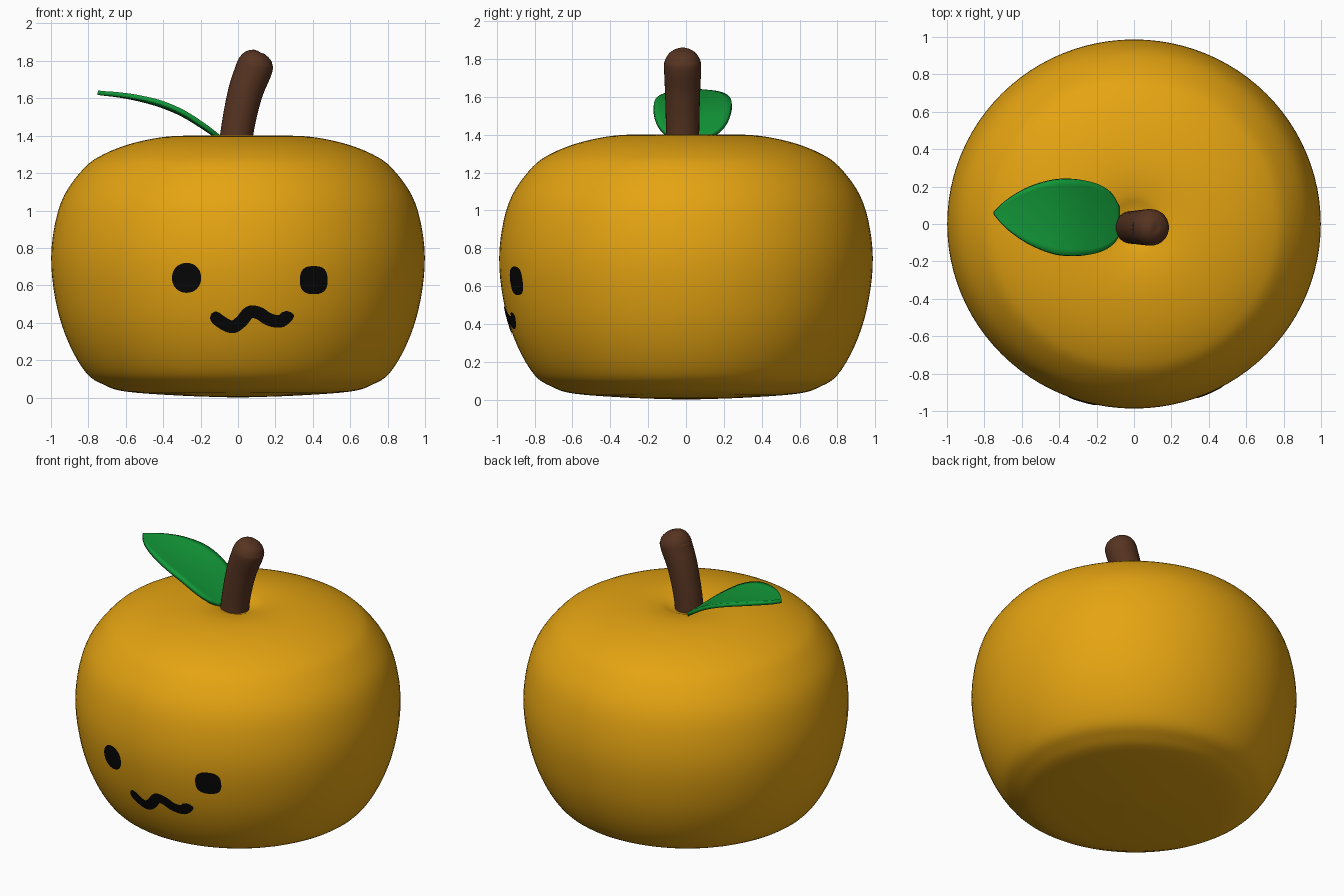
import bpy, bmesh, math
from mathutils import Vector

if "Cube" in bpy.data.objects:
    bpy.data.objects.remove(bpy.data.objects["Cube"])


def material(name, rgb):
    m = bpy.data.materials.new(name)
    m.diffuse_color = (*rgb, 1)
    m.use_nodes = True
    m.node_tree.nodes["Principled BSDF"].inputs["Base Color"].default_value = m.diffuse_color
    return m


ORANGE = material("orange", (0.78, 0.37, 0.006))
BROWN = material("brown", (0.095, 0.034, 0.015))
GREEN = material("green", (0.006, 0.32, 0.04))
BLACK = material("black", (0.002, 0.002, 0.002))


def smooth_path(pts, n):
    """Catmull-Rom curve through the points, n steps per span."""
    p = [Vector(q) for q in pts]
    p = [2 * p[0] - p[1]] + p + [2 * p[-1] - p[-2]]
    out = []
    for i in range(1, len(p) - 2):
        a, b, c, d = p[i - 1:i + 3]
        for k in range(n):
            t = k / n
            out.append(0.5 * (2 * b + (c - a) * t + (2 * a - 5 * b + 4 * c - d) * t * t
                              + (3 * b - a - 3 * c + d) * t ** 3))
    return out + [p[-2]]


def grid_object(name, rows, mat, closed=False, caps=False, fix=True):
    """Skin rows of points into a smooth mesh."""
    bm = bmesh.new()
    vs = [[bm.verts.new(p) for p in row] for row in rows]
    n = len(rows[0])
    for a, b in zip(vs, vs[1:]):
        for j in range(n if closed else n - 1):
            k = (j + 1) % n
            bm.faces.new((a[j], a[k], b[k], b[j]))
    if caps:
        bm.faces.new(vs[0][::-1])
        bm.faces.new(vs[-1])
    bmesh.ops.remove_doubles(bm, verts=bm.verts[:], dist=1e-5)
    if fix:
        bmesh.ops.recalc_face_normals(bm, faces=bm.faces[:])
    for f in bm.faces:
        f.smooth = True
    me = bpy.data.meshes.new(name)
    bm.to_mesh(me)
    bm.free()
    me.materials.append(mat)
    ob = bpy.data.objects.new(name, me)
    bpy.context.collection.objects.link(ob)
    return ob


# Fruit body: lathed profile (radius, height)
profile = smooth_path([(0, 0), (0.3, 0.01), (0.6, 0.032), (0.72, 0.07), (0.81, 0.13),
                       (0.9, 0.28), (0.965, 0.47), (0.998, 0.7), (0.984, 0.9),
                       (0.93, 1.08), (0.82, 1.23), (0.72, 1.3), (0.58, 1.355), (0.42, 1.39),
                       (0.28, 1.4), (0.16, 1.388), (0.09, 1.365), (0, 1.345)], 4)
SEG, YS = 96, 0.988
grid_object("fruit_body", [[(max(r, 0) * math.cos(2 * math.pi * j / SEG),
                             YS * max(r, 0) * math.sin(2 * math.pi * j / SEG), z)
                            for j in range(SEG)] for r, z in profile], ORANGE, closed=True)


def on_front(x, z):
    """Point just outside the front of the body."""
    for (r0, z0), (r1, z1) in zip(profile, profile[1:]):
        if z0 <= z < z1:
            r = r0 + (r1 - r0) * (z - z0) / (z1 - z0)
            return (x, -YS * math.sqrt(r * r - x * x) - 0.005, z)


# Eyes: slightly squared discs wrapped on the body
def eye(name, cx, cz, rx, rz, power):
    rows = []
    for k in range(7):
        row = []
        for j in range(32):
            a = 2 * math.pi * j / 32
            c, s = math.cos(a), math.sin(a)
            q = k / 6 / (abs(c) ** power + abs(s) ** power) ** (1 / power)
            row.append(on_front(cx + rx * q * c, cz + rz * q * s))
        rows.append(row[::-1])
    ob = grid_object(name, rows, BLACK, closed=True, fix=False)
    face_forward(ob)


def face_forward(ob):
    bm = bmesh.new()
    bm.from_mesh(ob.data)
    bm.normal_update()
    bmesh.ops.reverse_faces(bm, faces=[f for f in bm.faces if f.normal.y > 0])
    bm.to_mesh(ob.data)
    bm.free()


eye("left_eye", -0.275, 0.64, 0.078, 0.08, 2.1)
eye("right_eye", 0.405, 0.628, 0.074, 0.075, 2.7)

# Mouth: wavy ribbon with rounded ends wrapped on the body
line = smooth_path([(-0.132, 0.455), (-0.105, 0.415), (-0.035, 0.378), (0.015, 0.405),
                    (0.06, 0.455), (0.11, 0.452), (0.165, 0.418), (0.225, 0.408),
                    (0.262, 0.435), (0.272, 0.46)], 6)
rows = []
for i, p in enumerate(line):
    d = (line[min(i + 1, len(line) - 1)] - line[max(i - 1, 0)]).normalized()
    e = min(i, len(line) - 1 - i) / 5
    h = 0.034 * math.sqrt(max(0.15, 1 - (1 - min(e, 1)) ** 2))
    rows.append([on_front(p.x - d.y * h * v, p.y + d.x * h * v) for v in (-1, -0.5, 0, 0.5, 1)])
face_forward(grid_object("mouth", rows, BLACK, fix=False))

# Stem: bent tube with a rounded tip; each point is x, z, radius
path = smooth_path([(-0.015, 1.33, 0.088), (-0.005, 1.42, 0.088), (0.015, 1.53, 0.09),
                    (0.045, 1.65, 0.094), (0.085, 1.755, 0.098), (0.093, 1.79, 0.094),
                    (0.1, 1.825, 0.074), (0.106, 1.847, 0.04), (0.108, 1.852, 0.004)], 4)
rows = []
for i, p in enumerate(path):
    a, b = path[max(i - 1, 0)], path[min(i + 1, len(path) - 1)]
    t = Vector((b.x - a.x, 0, b.y - a.y)).normalized()
    side = Vector((t.z, 0, -t.x))
    rows.append([Vector((p.x, -0.018, p.y)) + p.z * (side * math.cos(w) + Vector((0, math.sin(w), 0)))
                 for w in (2 * math.pi * j / 32 for j in range(32))])
grid_object("stem", rows, BROWN, closed=True, caps=True)

# Leaf: cupped blade; each point is x, centre y, height, half width
blade = smooth_path([(-0.085, 0.015, 1.375, 0.08), (-0.13, 0.025, 1.408, 0.145),
                     (-0.2, 0.03, 1.455, 0.185), (-0.3, 0.034, 1.515, 0.204),
                     (-0.42, 0.038, 1.565, 0.2), (-0.55, 0.045, 1.6, 0.158),
                     (-0.65, 0.05, 1.618, 0.1), (-0.71, 0.055, 1.625, 0.05),
                     (-0.75, 0.058, 1.63, 0.006)], 4)
rows = [[(x, cy + w * v, z + 0.35 * w * w * v * v)
         for v in (j / 6 - 1 for j in range(13))] for x, cy, z, w in blade]
leaf = grid_object("leaf", rows, GREEN)
thick = leaf.modifiers.new("thickness", 'SOLIDIFY')
thick.thickness = 0.024
thick.offset = 0

# Keep hard edges on the leaf and smooth shading elsewhere
bpy.ops.object.select_all(action='DESELECT')
leaf.select_set(True)
bpy.context.view_layer.objects.active = leaf
bpy.ops.object.shade_smooth_by_angle(angle=math.radians(40))
